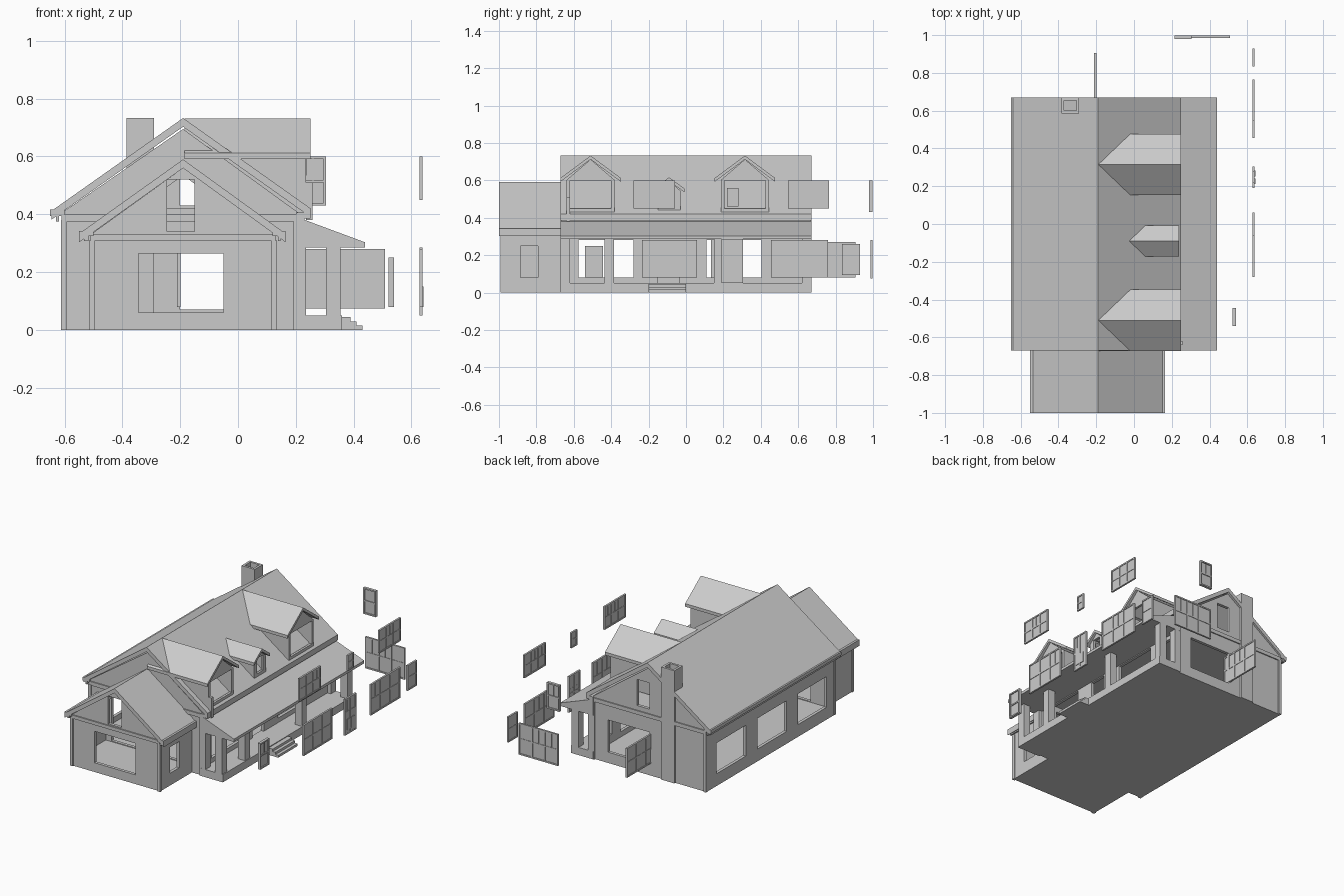
import bpy, bmesh
from mathutils import Vector

if "Cube" in bpy.data.objects:
    bpy.data.objects.remove(bpy.data.objects["Cube"], do_unlink=True)

grey = bpy.data.materials.new("plain_grey")
grey.use_nodes = True
grey.diffuse_color = (0.6, 0.6, 0.6, 1)
grey.node_tree.nodes["Principled BSDF"].inputs["Base Color"].default_value = (0.6, 0.6, 0.6, 1)


def finish(name, bm):
    bmesh.ops.recalc_face_normals(bm, faces=bm.faces)
    mesh = bpy.data.meshes.new(name)
    bm.to_mesh(mesh)
    bm.free()
    mesh.materials.append(grey)
    ob = bpy.data.objects.new(name, mesh)
    bpy.context.scene.collection.objects.link(ob)
    return ob


def prism(name, profile, axis, a, b):
    """Extrude a (side, z) profile along the x or y axis from a to b."""
    bm = bmesh.new()
    if axis == "y":
        verts = [bm.verts.new((u, a, z)) for u, z in profile]
        step = Vector((0, b - a, 0))
    else:
        verts = [bm.verts.new((a, u, z)) for u, z in profile]
        step = Vector((b - a, 0, 0))
    face = bm.faces.new(verts)
    new = bmesh.ops.extrude_face_region(bm, geom=[face], use_keep_orig=True)["geom"]
    bmesh.ops.translate(bm, vec=step, verts=[v for v in new if isinstance(v, bmesh.types.BMVert)])
    return finish(name, bm)


def box(name, x0, x1, y0, y1, z0, z1):
    return prism(name, [(x0, z0), (x1, z0), (x1, z1), (x0, z1)], "y", y0, y1)


def cut(ob, cutters):
    """Subtract the cutters and bake the result."""
    for c in cutters:
        m = ob.modifiers.new("opening", "BOOLEAN")
        m.operation, m.solver, m.object = "DIFFERENCE", "EXACT", c
    deps = bpy.context.evaluated_depsgraph_get()
    mesh = bpy.data.meshes.new_from_object(ob.evaluated_get(deps))
    ob.modifiers.clear()
    ob.data = mesh
    for c in cutters:
        bpy.data.objects.remove(c, do_unlink=True)


def house_profile(l, r, base, eave, c, apex):
    return [(l, base), (r, base), (r, eave), (c, apex), (l, eave)]


def gable_roof(name, l, r, zl, zr, c, apex, t, axis, a, b):
    pts = [(l, zl), (c, apex), (r, zr), (r, zr - t), (c, apex - t), (l, zl - t)]
    return prism(name, pts, axis, a, b)


def window(name, facing, pos, u0, u1, z0, z1, sashes=3, t=0.012):
    """Loose framed window: side bars, rails, mullions and a thin pane."""
    def bar(part, a, b, lo, hi, d):
        if facing == "x":
            box(name + part, pos - d, pos + d, a, b, lo, hi)
        else:
            box(name + part, a, b, pos - d, pos + d, lo, hi)
    f, h, w = 0.009, t / 2, (u1 - u0) / sashes
    for i in range(sashes + 1):
        u = u0 + f / 2 + (u1 - u0 - f) * i / sashes
        bar("_upright", u - f / 2, u + f / 2, z0, z1, h)
    for z in (z0, z1 - f):
        bar("_rail", u0, u1, z, z + f, h)
    mid = (z0 + z1) / 2
    bar("_meeting_rail", u0 + f, u1 - f, mid - f / 2, mid + f / 2, h * 0.8)
    for i in range(sashes):
        u = u0 + w * (i + 0.5)
        bar("_glazing_bar", u - 0.002, u + 0.002, mid, z1 - f, h * 0.6)
    bar("_pane", u0 + f / 2, u1 - f / 2, z0 + f / 2, z1 - f / 2, 0.002)


RIDGE = -0.19
# Main body: hollow shell with window and door openings
main = prism("main_walls", house_profile(-0.61, 0.21, 0, 0.405, RIDGE, 0.695), "y", -0.66, 0.66)
cuts = [prism("c", house_profile(-0.59, 0.19, 0.045, 0.385, RIDGE, 0.67), "y", -0.64, 0.64)]
for y0, y1 in ((-0.575, -0.28), (-0.165, 0.135), (0.255, 0.555)):
    cuts.append(box("c", -0.7, -0.55, y0, y1, 0.08, 0.28))
for y0, y1, z0, z1 in ((-0.575, -0.28, 0.08, 0.28), (-0.15, -0.035, 0.05, 0.28),
                       (0.11, 0.405, 0.08, 0.28), (0.49, 0.59, 0.1, 0.26)):
    cuts.append(box("c", 0.15, 0.3, y0, y1, z0, z1))
cuts.append(box("c", -0.2, 0.1, 0.6, 0.7, 0.07, 0.28))
cuts.append(box("c", -0.2, -0.11, 0.6, 0.7, 0.43, 0.6))
cuts.append(box("c", -0.45, 0.08, -0.7, -0.6, 0.05, 0.34))
cuts.append(box("c", -0.26, -0.13, -0.7, -0.6, 0.42, 0.52))
cut(main, cuts)
box("upper_floor", -0.6, 0.2, -0.65, 0.65, 0.375, 0.395)
gable_roof("main_roof", -0.645, 0.25, 0.412, 0.421, RIDGE, 0.733, 0.03, "y", -0.67, 0.67)

# Front wing
wing = prism("wing_walls", house_profile(-0.51, 0.13, 0, 0.33, RIDGE, 0.56), "y", -0.985, -0.655)
cut(wing, [prism("c", house_profile(-0.49, 0.11, 0.045, 0.315, RIDGE, 0.535), "y", -0.965, -0.6),
           box("c", -0.345, -0.05, -1.1, -0.9, 0.06, 0.265),
           box("c", -0.245, -0.15, -1.1, -0.9, 0.34, 0.52),
           box("c", 0.05, 0.2, -0.885, -0.79, 0.08, 0.25)])
gable_roof("wing_roof", -0.55, 0.165, 0.333, 0.333, RIDGE, 0.59, 0.03, "y", -1, -0.655)

# Eave boxes, friezes and corner boards
for s, x0, x1, z in (("left", -0.65, -0.6, 0.4), ("right", 0.2, 0.25, 0.39)):
    box("main_eave_" + s, x0, x1, -0.67, 0.67, z - 0.005, z + 0.016)
    box("main_eave_bed_" + s, x0 + 0.02, x1 - 0.02, -0.668, 0.668, z - 0.025, z)
for s, x0, x1 in (("left", -0.55, -0.5), ("right", 0.12, 0.165)):
    box("wing_eave_" + s, x0, x1, -1, -0.66, 0.325, 0.343)
    box("wing_eave_bed_" + s, x0 + 0.018, x1 - 0.018, -0.998, -0.66, 0.308, 0.326)
for x in (-0.612, 0.192):
    for y in (-0.668, 0.648):
        box("main_corner_board", x, x + 0.02, y, y + 0.02, 0, 0.38)
for x in (-0.515, 0.115):
    box("wing_corner_board", x, x + 0.02, -0.993, -0.973, 0, 0.31)
box("wing_frieze", -0.51, 0.13, -0.993, -0.983, 0.31, 0.332)
for n, y in (("front", -0.667), ("back", 0.658)):
    box("main_frieze_" + n, -0.61, 0.21, y, y + 0.009, 0.375, 0.4)

# Chimney
chimney = box("chimney", -0.385, -0.29, 0.585, 0.67, 0, 0.733)
cut(chimney, [box("c", -0.37, -0.305, 0.6, 0.655, 0.6, 0.8)])


# Dormers
def dormer(name, c, half, eave, apex, wall, hw, z0, z1, tip):
    back = RIDGE + 0.02 if half > 0.1 else -0.02
    body = prism(name + "_walls", house_profile(c - wall, c + wall, 0.4, eave - 0.01, c, apex - 0.02),
                 "x", back + 0.02, tip - 0.015)
    cut(body, [prism("c", house_profile(c - wall + 0.012, c + wall - 0.012, 0.3, eave - 0.02,
                                        c, apex - 0.04), "x", back - 0.1, tip - 0.03),
               box("c", 0.1, 0.4, c - hw, c + hw, z0, z1)])
    gable_roof(name + "_roof", c - half, c + half, eave, eave, c, apex, 0.02, "x", back - 0.015, tip)


dormer("front_dormer", -0.51, 0.162, 0.612, 0.732, 0.128, 0.11, 0.45, 0.6, 0.25)
dormer("back_dormer", 0.315, 0.162, 0.612, 0.732, 0.128, 0.11, 0.45, 0.6, 0.25)
dormer("small_dormer", -0.09, 0.083, 0.555, 0.616, 0.06, 0.03, 0.46, 0.56, 0.237)
box("roof_vent", 0.235, 0.258, -0.64, -0.62, 0.38, 0.51)

# Porch
prism("porch_roof", [(0.2, 0.285), (0.44, 0.285), (0.44, 0.303), (0.2, 0.392)], "y", -0.67, 0.67)
box("porch_floor", 0.2, 0.36, -0.67, 0.67, 0, 0.05)
for y in (-0.645, -0.41, 0.175, 0.645):
    box("porch_post", 0.305, 0.355, y - 0.025, y + 0.025, 0.05, 0.286)
for y in (-0.645, 0.645):
    box("porch_wall_post", 0.208, 0.235, y - 0.025, y + 0.025, 0.05, 0.286)
for i, x in enumerate((0.39, 0.41, 0.43)):
    box("porch_step", 0.35, x, -0.2, 0, 0, 0.045 - 0.015 * i)

# Loose windows set out beside the house
for n, y0, y1, z0, z1, k in (("front_dormer_window", -0.28, -0.06, 0.45, 0.6, 3),
                             ("back_dormer_window", 0.545, 0.765, 0.45, 0.6, 3),
                             ("small_dormer_window", 0.22, 0.28, 0.46, 0.56, 1),
                             ("porch_front_window", -0.235, 0.06, 0.08, 0.28, 3),
                             ("porch_back_window", 0.455, 0.76, 0.08, 0.28, 3),
                             ("porch_small_window", 0.835, 0.93, 0.095, 0.26, 1)):
    window(n, "x", 0.633, y0, y1, z0, z1, k)
window("wing_side_window", "x", 0.53, -0.54, -0.445, 0.08, 0.25, 1, 0.018)
window("inner_window", "x", -0.205, 0.61, 0.905, 0.08, 0.27)
window("gable_window", "y", 0.988, 0.215, 0.305, 0.43, 0.6, 1, 0.018)
window("back_window", "y", 0.992, 0.225, 0.508, 0.075, 0.28)

# Front door
window("front_door_frame", "x", 0.633, 0.19, 0.305, 0.05, 0.285, 2)
box("front_door_leaf", 0.63, 0.638, 0.2, 0.295, 0.055, 0.2)
for y in (0.212, 0.252):
    box("front_door_panel", 0.637, 0.642, y, y + 0.03, 0.08, 0.15)
